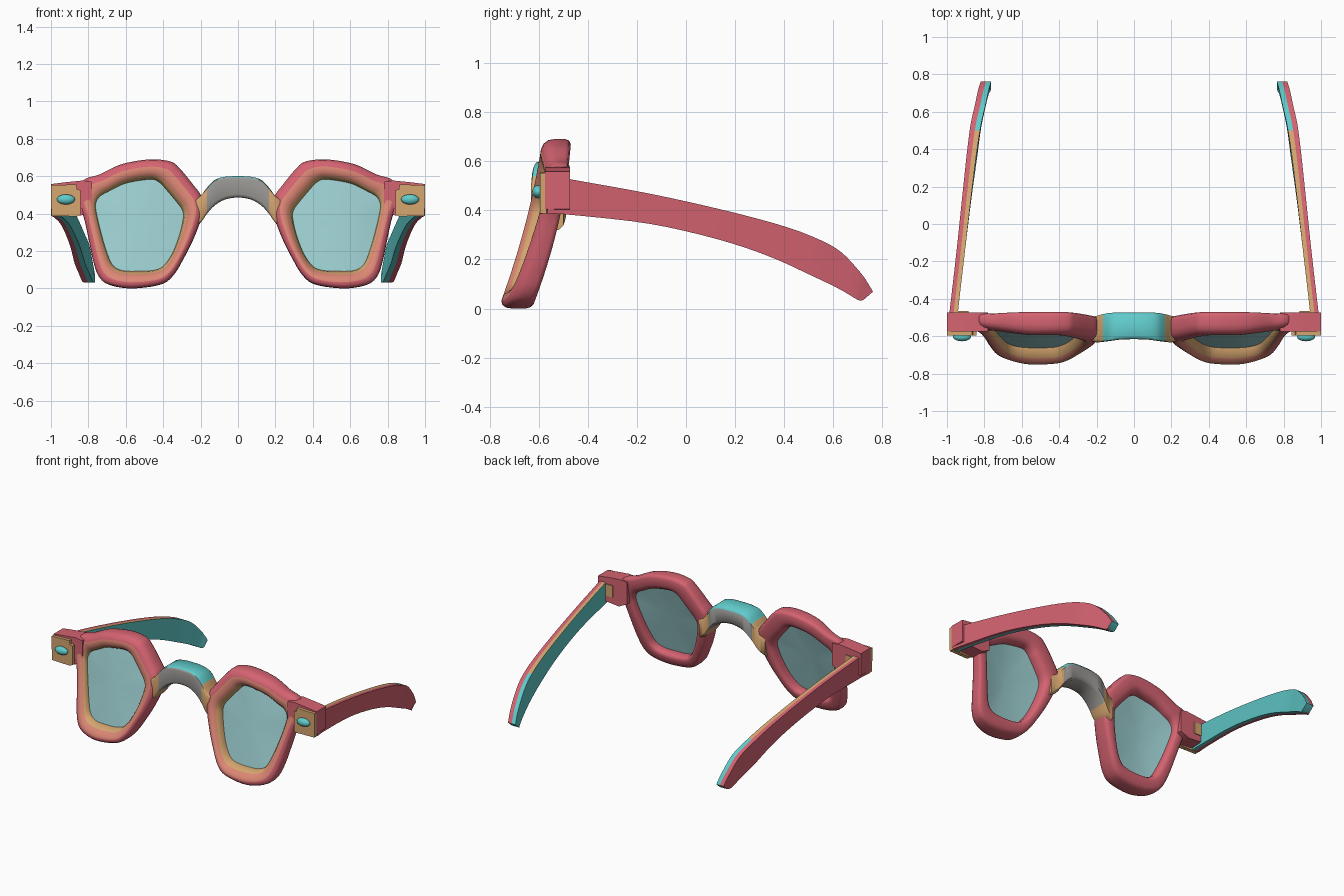
import bpy, bmesh, math
from mathutils import Vector

if "Cube" in bpy.data.objects:
    bpy.data.objects.remove(bpy.data.objects["Cube"])


def material(name, rgb):
    m = bpy.data.materials.new(name)
    m.diffuse_color = (*rgb, 1)
    m.use_nodes = True
    m.node_tree.nodes["Principled BSDF"].inputs["Base Color"].default_value = m.diffuse_color
    return m


PINK = material("pink", (0.66, 0.125, 0.165))
SALMON = material("salmon", (0.71, 0.24, 0.175))
TAN = material("tan", (0.67, 0.38, 0.16))
CYAN = material("cyan", (0.12, 0.60, 0.60))
GLASS = material("pale glass", (0.33, 0.61, 0.62))
GREY = material("grey", (0.32, 0.31, 0.295))


def build(name, verts, faces, mats, rule=None, mirror=True, angle=35):
    """Mesh object; rule(centre, normal, index) picks the material."""
    bm = bmesh.new()
    vs = [bm.verts.new(v) for v in verts]
    for i, f in enumerate(faces):
        face = bm.faces.new([vs[k] for k in f])
        face.material_index = i % 1
    bm.faces.ensure_lookup_table()
    bmesh.ops.recalc_face_normals(bm, faces=bm.faces)
    bm.normal_update()
    if rule:
        for i, f in enumerate(bm.faces):
            f.material_index = rule(f.calc_center_median(), f.normal, i)
    me = bpy.data.meshes.new(name)
    bm.to_mesh(me)
    bm.free()
    for m in mats:
        me.materials.append(m)
    ob = bpy.data.objects.new(name, me)
    bpy.context.collection.objects.link(ob)
    bpy.context.view_layer.objects.active = ob
    ob.select_set(True)
    bpy.ops.object.shade_smooth_by_angle(angle=math.radians(angle))
    ob.select_set(False)
    if mirror:
        ob.modifiers.new("mirror", 'MIRROR').use_axis = (True, False, False)
    return ob


def spline(pts, n, closed=False):
    """Catmull-Rom through points of any dimension."""
    pts = [Vector(p) for p in pts]
    c, out = len(pts), []
    get = (lambda i: pts[i % c]) if closed else (lambda i: pts[max(0, min(c - 1, i))])
    for i in range(c if closed else c - 1):
        a, b, d, e = get(i - 1), get(i), get(i + 1), get(i + 2)
        for k in range(n):
            t = k / n
            out.append(0.5 * (2 * b + (d - a) * t + (2 * a - 5 * b + 4 * d - e) * t * t
                              + (3 * b - a - 3 * d + e) * t ** 3))
    if not closed:
        out.append(pts[-1])
    return out


def loft(rings, closed):
    """Verts and quads joining equal rings; open lofts get end caps."""
    n, m = len(rings), len(rings[0])
    verts = [v for r in rings for v in r]
    faces = [(i * m + j, i * m + (j + 1) % m,
              (i + 1) % n * m + (j + 1) % m, (i + 1) % n * m + j)
             for i in range(n if closed else n - 1) for j in range(m)]
    if not closed:
        faces += [tuple(range(m)), tuple(range((n - 1) * m, n * m))]
    return verts, faces


def depth(x, z, d):
    """Curved, tilted front: d = 0 front surface, d = 1 back surface."""
    u = (0.69 - z) / 0.69
    s = max(0, min(1, (x - 0.52) / 0.36))
    front = -0.585 - 0.10 * u - 0.08 * u * u + 0.055 * s * s * (3 - 2 * s)
    back = -0.468 - 0.05 * u - 0.11 * u * u
    return front + (back - front) * d


# Rim: outer x, z paired with lens opening x, z
outline = spline([
    (.47, .69, .47, .583), (.36, .678, .42, .567), (.31, .64, .385, .53),
    (.24, .555, .33, .465), (.195, .49, .298, .42), (.19, .40, .293, .375),
    (.235, .27, .315, .28), (.29, .16, .355, .18), (.345, .07, .405, .115),
    (.415, .02, .46, .096), (.57, .0, .54, .092), (.69, .02, .62, .096),
    (.745, .065, .67, .125), (.775, .15, .70, .19), (.80, .27, .73, .29),
    (.825, .38, .76, .42), (.86, .47, .757, .465), (.83, .575, .735, .495),
    (.74, .61, .69, .52), (.62, .665, .60, .562)], 5, True)
section = [(0, .8), (0, .4), (.04, .2), (.17, .06), (.36, 0), (.5, 0), (.66, .04),
           (.82, .14), (.95, .3), (1, .5), (.97, .8), (.85, .94), (.65, 1), (.2, 1), (.05, .93)]
rings = []
for p in outline:
    ring = []
    for t, d in section:
        x, z = p[0] + (p[2] - p[0]) * t, p[1] + (p[3] - p[1]) * t
        ring.append((x, depth(x, z, d), z))
    rings.append(ring)
S = len(section)
build("rim", *loft(rings, True), [PINK, SALMON, TAN],
      lambda c, n, i: 1 if i % S in (4, 5, 6) else 2 if i % S in (7, 8) else 0, angle=60)

# Lens: rings shrinking to the middle of the opening
cx, cz, N = 0.53, 0.345, len(outline)
verts = []
for k in (1.01, 0.7, 0.35):
    for p in outline:
        x, z = cx + (p[2] - cx) * k, cz + (p[3] - cz) * k
        verts.append((x, depth(x, z, 0.5) - 0.015 * (1 - k * k), z))
verts.append((cx, depth(cx, cz, 0.5) - 0.015, cz))
faces = [(r * N + j, r * N + (j + 1) % N, (r + 1) * N + (j + 1) % N, (r + 1) * N + j)
         for r in range(2) for j in range(N)]
faces += [(2 * N + j, 2 * N + (j + 1) % N, 3 * N) for j in range(N)]
build("lens", verts, faces, [GLASS])


def slab(name, poly, y0, y1, mats, rule=None):
    return build(name, *loft([[(x, y, z) for x, z in poly] for y in (y0, y1)], False), mats, rule)


# End piece between the rim and the temple, with its front and rear hinge plates
slab("end_piece", [(1, .405), (1, .558), (.92, .568), (.83, .577), (.78, .57), (.78, .42), (.84, .39)],
     -0.575, -0.472, [PINK])
slab("hinge_plate", [(.998, .388), (1, .552), (.865, .556), (.86, .53), (.842, .525), (.842, .395), (.86, .385)],
     -0.596, -0.568, [TAN])
slab("rear_hinge_plate", [(.94, .44), (.94, .52), (.885, .52), (.885, .44)], -0.48, -0.466, [TAN])

# Rivet on the hinge plate
bm = bmesh.new()
bmesh.ops.create_uvsphere(bm, u_segments=24, v_segments=12, radius=1)
vs = [(.92 + v.co.x * .048, -.603 + v.co.y * .024, .476 + v.co.z * .027) for v in bm.verts]
fs = [tuple(v.index for v in f.verts) for f in bm.faces]
bm.free()
build("rivet", vs, fs, [CYAN], angle=60)

# Bridge: x, top z, bottom z, front y, back y for one half, mirrored into a full path
half = [(.25, .47, .32, -.615, -.50), (.205, .49, .345, -.632, -.492), (.165, .54, .40, -.63, -.482),
        (.125, .58, .443, -.625, -.475), (.07, .597, .475, -.618, -.474)]
path = [(-h[0], *h[1:]) for h in half] + [(0, .60, .486, -.616, -.474)] + half[::-1]
rings = []
for x, t, b, f, k in spline([Vector(p) for p in path], 4):
    r = 0.018
    rings.append([(x, f + r, t), (x, f + .004, t - .006), (x, f, t - r), (x, f, b + r),
                  (x, f + .004, b + .006), (x, f + r, b), (x, k - r, b), (x, k, b + r),
                  (x, k, t - r), (x, k - r, t)])


def bridge_rule(c, n, i):
    if abs(c.x) > 0.165:
        return 2
    return 1 if n.z > 0.45 and i % 10 in (0, 8, 9) else 0


build("bridge", *loft(rings, False), [GREY, CYAN, TAN], bridge_rule, mirror=False, angle=50)

# Temple: y, z of the top edge, y, z of the bottom edge, outer x, thickness
arm = spline([(-.565, .545, -.565, .388, 1.0, .05), (-.45, .523, -.45, .380, .984, .045),
              (-.147, .468, -.147, .345, .949, .045), (.15, .402, .13, .282, .918, .048),
              (.384, .34, .34, .212, .893, .052), (.53, .287, .51, .135, .874, .056),
              (.63, .232, .62, .082, .852, .057), (.71, .148, .69, .041, .835, .057),
              (.745, .098, .708, .033, .825, .056), (.762, .068, .722, .034, .82, .056)], 4)
rings = [[(x, ty, tz), (x, by, bz), (x - w * .5, by, bz), (x - w, by, bz), (x - w, ty, tz),
          (x - w * .5, ty, tz)] for ty, tz, by, bz, x, w in arm]
last = (len(arm) - 1) * 6


def temple_rule(c, n, i):
    if i >= last:
        return 1
    side = i % 6
    if side == 0 or side in (1, 5):
        return 0
    if side == 4:
        return 2 if c.y < 0.5 else 1
    return 1


build("temple", *loft(rings, False), [PINK, CYAN, TAN], temple_rule)
